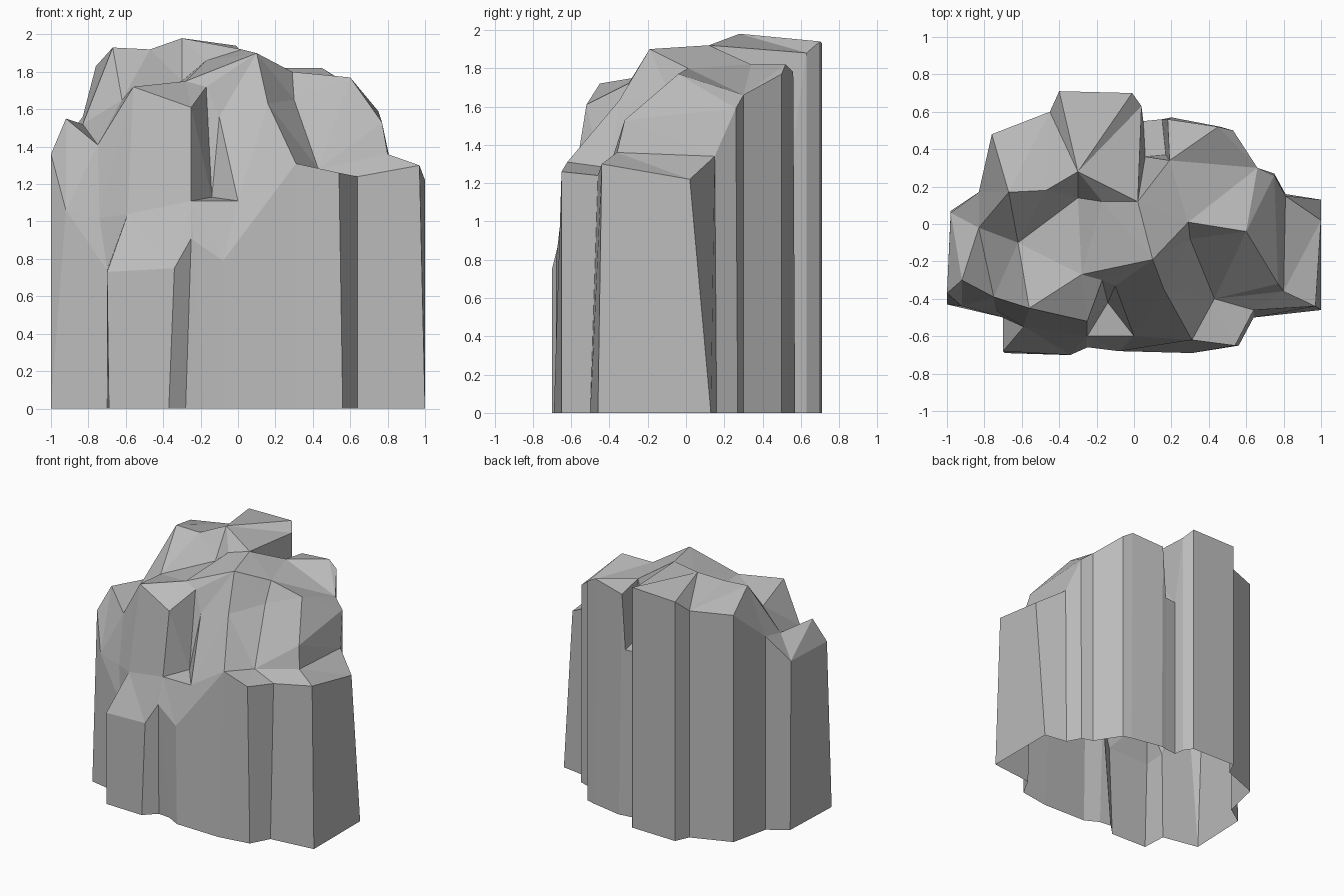
import bpy
import bmesh
from mathutils import Vector
from mathutils.geometry import delaunay_2d_cdt

default_cube = bpy.data.objects.get("Cube")
if default_cube:
    bpy.data.objects.remove(default_cube, do_unlink=True)

# Rock columns, clockwise from above: top corner x, y, z and foot x, y
columns = {
    "left_low": (-.92, -.44, 1.06, -1, -.43),
    "left_tip": (-1, -.37, 1.36, -1, -.43),
    "left_back": (-.98, .06, 1.36, -.98, .07),
    "left_step": (-.83, .17, 1.56, -.83, .17),
    "back_left": (-.76, .48, 1.83, -.76, .48),
    "back_crease": (-.45, .6, 1.83, -.45, .6),
    "back_peak": (-.4, .71, 1.93, -.4, .71),
    "back_edge": (-.01, .7, 1.94, -.01, .7),
    "gully_wall": (.04, .63, 1.88, .04, .63),
    "gully_left": (.05, .55, 1.34, .05, .55),
    "gully_right": (.15, .56, 1.34, .15, .56),
    "back_mid": (.18, .56, 1.78, .2, .57),
    "back_right": (.45, .52, 1.82, .46, .52),
    "back_bevel": (.53, .5, 1.77, .53, .5),
    "side_back": (.66, .3, 1.66, .66, .3),
    "side_mid": (.75, .26, 1.59, .75, .27),
    "side_inner": (.81, .15, 1.34, .81, .16),
    "right_back": (1, .02, 1.22, 1, .13),
    "right_front": (.97, -.44, 1.3, 1, -.46),
    "groove_right": (.64, -.46, 1.24, .64, -.5),
    "groove_left": (.54, -.65, 1.26, .56, -.65),
    "front_right": (.31, -.62, 1.31, .31, -.69),
    "front_mid": (-.08, -.68, .79, -.07, -.68),
    "cleft_right": (-.24, -.66, .9, -.18, -.62),
    "cleft_left": (-.25, -.66, .91, -.28, -.61),
    "shelf_right": (-.34, -.7, .75, -.37, -.7),
    "shelf_left": (-.7, -.68, .73, -.69, -.69),
    "shelf_back": (-.7, -.5, .74, -.7, -.49),
}

# Corners of the broken crown: x, y, z
crown = {
    "shoulder": (-.92, -.3, 1.55),
    "saddle": (-.83, -.02, 1.52),
    "cheek": (-.75, -.39, 1.41),
    "cheek_foot": (-.74, -.46, 1.02),
    "brow_foot": (-.59, -.55, 1.04),
    "brow": (-.56, -.45, 1.72),
    "terrace": (-.62, -.1, 1.65),
    "summit_left": (-.67, .17, 1.93),
    "summit_mid": (-.47, .18, 1.92),
    "summit": (-.3, .28, 1.98),
    "summit_foot": (-.3, .14, 1.75),
    "summit_dip": (-.17, .12, 1.86),
    "step": (-.28, -.27, 1.75),
    "plateau": (.02, .12, 1.92),
    "nose": (.1, -.19, 1.9),
    "nose_foot": (.16, -.35, 1.63),
    "gap_top": (.29, .01, 1.8),
    "gap_foot": (.3, -.08, 1.65),
    "ledge": (.43, -.4, 1.28),
    "right_top": (.6, -.04, 1.77),
    "right_brow": (.77, -.32, 1.53),
    "right_foot": (.8, -.36, 1.36),
    "cave_lip": (-.25, -.52, 1.61),
    "cave_top": (-.17, -.3, 1.72),
    "cave_side": (-.1, -.33, 1.56),
    "cave_back": (-.14, -.42, 1.13),
    "cave_left": (-.25, -.6, 1.11),
    "cave_right": (0, -.6, 1.11),
    "gully_in_left": (.06, .36, 1.36),
    "gully_in_right": (.17, .37, 1.36),
    "gully_top": (.19, .34, 1.82),
}

# Chains of corners that share a sharp crease
creases = [
    "left_low cheek_foot brow_foot cave_left cave_right front_right",
    "cave_left cave_back cave_right cave_side cave_top cave_lip brow",
    "cave_lip cave_left",
    "cave_lip cave_back cave_top",
    "cave_back cave_side",
    "brow_foot brow step nose nose_foot front_right ledge groove_right",
    "nose_foot gap_foot gap_top nose",
    "gap_foot ledge right_top",
    "gap_top right_top side_back",
    "right_top right_brow side_mid",
    "right_brow ledge right_foot side_inner",
    "right_front right_foot groove_right",
    "left_step summit_left summit_mid summit summit_foot terrace summit_left",
    "summit_foot summit_dip plateau summit summit_dip",
    "summit_foot step",
    "plateau nose",
    "plateau gap_top",
    "plateau gully_wall",
    "plateau gully_top back_mid",
    "gully_left gully_in_left gully_in_right gully_right",
    "back_left summit_left back_crease summit back_peak",
    "summit back_edge",
    "terrace saddle left_step",
    "terrace brow cheek saddle shoulder cheek left_low",
    "left_back shoulder left_tip",
    "cheek cheek_foot shelf_back",
]

# Crown surface, triangulated between the columns along the creases
names = list(columns) + list(crown)
corners = [Vector(columns[n][:3]) for n in columns] + [Vector(p) for p in crown.values()]
edges = []
for chain in creases:
    ids = [names.index(n) for n in chain.split()]
    edges += zip(ids, ids[1:])
rim_loop = list(reversed(range(len(columns))))
flat, _, tris, origins, _, _ = delaunay_2d_cdt(
    [c.xy for c in corners], edges, [rim_loop], 1, 1e-5)

bm = bmesh.new()
surface = []
for spot, origin in zip(flat, origins):
    if origin:
        height = corners[origin[0]].z
    else:
        height = min(corners, key=lambda c: (c.xy - spot).length).z
    surface.append(bm.verts.new((spot.x, spot.y, height)))
for tri in tris:
    bm.faces.new([surface[i] for i in tri])

# Column walls down to the open foot
tops = [bm.verts.new(c[:3]) for c in columns.values()]
feet = [bm.verts.new((c[3], c[4], 0)) for c in columns.values()]
for i in range(len(tops)):
    j = (i + 1) % len(tops)
    bm.faces.new((tops[i], tops[j], feet[j], feet[i]))
bmesh.ops.remove_doubles(bm, verts=bm.verts[:], dist=0.001)

mesh = bpy.data.meshes.new("rock_outcrop")
bm.to_mesh(mesh)
bm.free()
rock = bpy.data.objects.new("rock_outcrop", mesh)
bpy.context.collection.objects.link(rock)

# Plain grey stone
stone = bpy.data.materials.new("grey_stone")
stone.use_nodes = True
grey = (0.5, 0.5, 0.5, 1)
stone.diffuse_color = grey
stone.node_tree.nodes["Principled BSDF"].inputs["Base Color"].default_value = grey
mesh.materials.append(stone)
